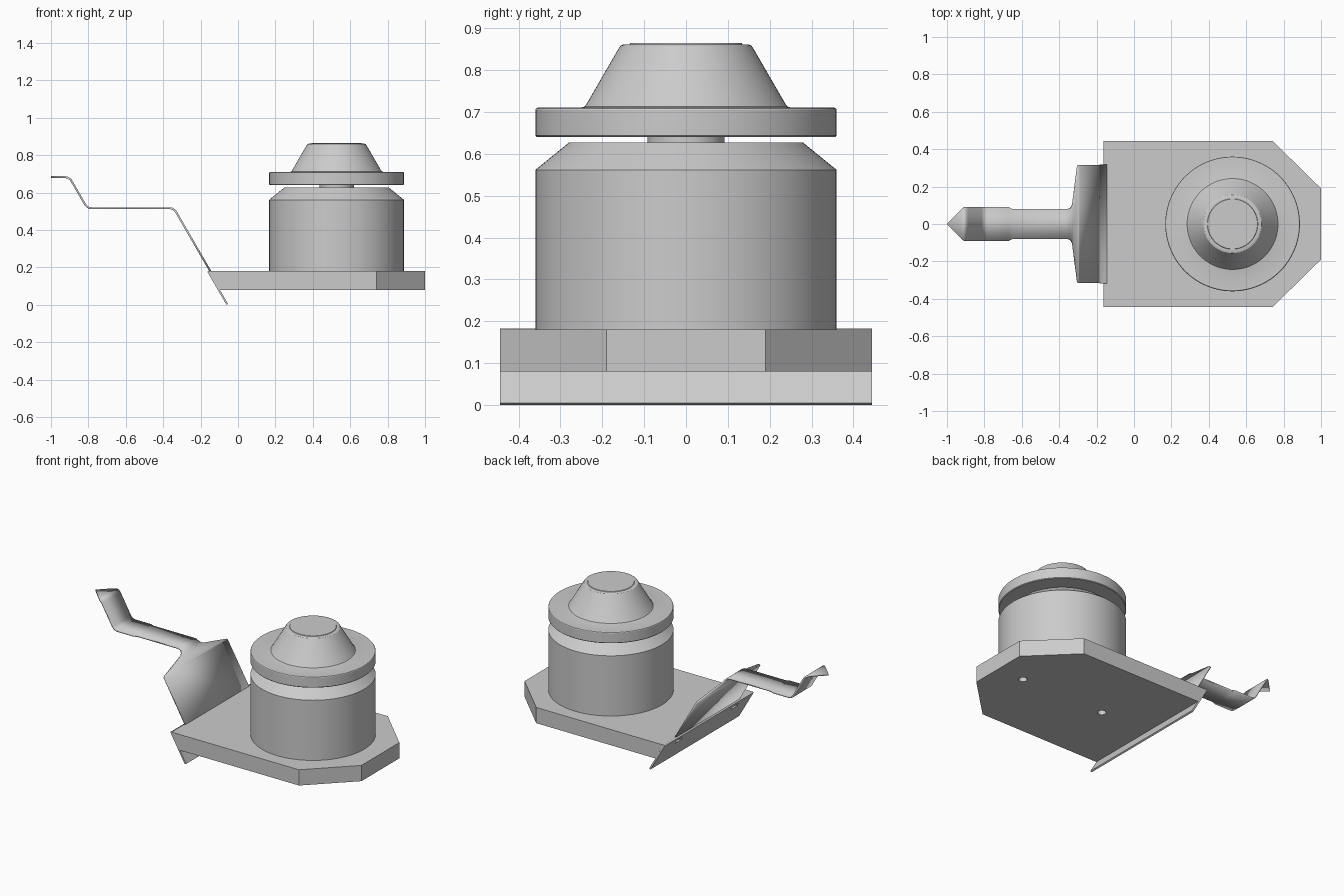
import bpy, bmesh, math
from mathutils import Vector

if "Cube" in bpy.data.objects:
    bpy.data.objects.remove(bpy.data.objects["Cube"])

CX = 0.527  # axis of the turned parts


def make(name, bm, smooth=True):
    bmesh.ops.remove_doubles(bm, verts=bm.verts, dist=1e-5)
    bmesh.ops.recalc_face_normals(bm, faces=bm.faces)
    me = bpy.data.meshes.new(name)
    bm.to_mesh(me)
    bm.free()
    ob = bpy.data.objects.new(name, me)
    bpy.context.collection.objects.link(ob)
    if smooth:
        bpy.ops.object.select_all(action='DESELECT')
        ob.select_set(True)
        bpy.context.view_layer.objects.active = ob
        bpy.ops.object.shade_smooth_by_angle(angle=math.radians(25))
    return ob


def lathe(name, profile, n=96):
    bm = bmesh.new()
    vs = [bm.verts.new((CX + r, 0, z)) for r, z in profile]
    es = [bm.edges.new(p) for p in zip(vs, vs[1:])]
    bmesh.ops.spin(bm, geom=vs + es, cent=(CX, 0, 0), axis=(0, 0, 1),
                   angle=2 * math.pi, steps=n)
    return make(name, bm)


def prism(name, pts, move):
    bm = bmesh.new()
    f = bm.faces.new([bm.verts.new(p) for p in pts])
    ext = bmesh.ops.extrude_face_region(bm, geom=[f])['geom']
    bmesh.ops.translate(bm, vec=move, verts=[v for v in ext if isinstance(v, bmesh.types.BMVert)])
    return make(name, bm, False)


def cut(ob, cutter):
    cutter.hide_render = True
    cutter.hide_viewport = True
    m = ob.modifiers.new("cut", 'BOOLEAN')
    m.operation = 'DIFFERENCE'
    m.solver = 'EXACT'
    m.object = cutter


# Base plate with chamfered far corners and slanted near edge
base = prism("base_plate", [(-0.154, -0.445, 0.18), (0.74, -0.445, 0.18), (1, -0.19, 0.18),
                            (1, 0.19, 0.18), (0.74, 0.445, 0.18), (-0.154, 0.445, 0.18)],
             (0, 0, -0.1))
for v in base.data.vertices:
    if v.co.x < 0 and v.co.z < 0.1:
        v.co.x = -0.0963

# Slanted flange along the near edge
flange = prism("slanted_flange", [(x, -0.445, z) for x, z in
                                  [(-0.053, 0.005), (-0.1555, 0.1825), (-0.1642, 0.1775), (-0.0617, 0)]],
               (0, 0.89, 0))

# Mounting holes underneath
for x in (CX - 0.29, CX + 0.29):
    bm = bmesh.new()
    bmesh.ops.create_cone(bm, cap_ends=True, segments=24, radius1=0.024, radius2=0.024, depth=0.1)
    bmesh.ops.translate(bm, vec=(x, 0, 0.08), verts=bm.verts)
    cut(base, make("hole_cutter", bm, False))

# Small slots in the flange
for y in (-0.28, 0.28):
    bm = bmesh.new()
    bmesh.ops.create_cube(bm, size=1)
    bmesh.ops.scale(bm, vec=(0.07, 0.06, 0.02), verts=bm.verts)
    bmesh.ops.translate(bm, vec=(-0.135, y, 0.145), verts=bm.verts)
    c = make("slot_cutter", bm, False)
    cut(base, c)
    cut(flange, c)

# Turned body, neck and cap
lathe("body", [(0, 0.18), (0.36, 0.18), (0.36, 0.562), (0.28, 0.627), (0, 0.627)])
lathe("neck", [(0, 0.62), (0.092, 0.62), (0.092, 0.645), (0, 0.645)], 48)
lathe("cap", [(0, 0.64), (0.356, 0.64), (0.36, 0.644), (0.36, 0.705), (0.358, 0.709), (0.354, 0.711),
              (0.25, 0.711), (0.243, 0.713), (0.238, 0.719), (0.161, 0.852), (0.156, 0.859),
              (0.149, 0.862), (0.135, 0.862), (0.133, 0.865), (0, 0.865)])

# Lever: bent path with rounded corners
corners = [Vector(p) for p in [(-1, 0.683), (-0.902, 0.683), (-0.806, 0.517), (-0.343, 0.517), (-0.148, 0.18)]]
path = [corners[0]]
for a, b, c in zip(corners, corners[1:], corners[2:]):
    p, q = b + (a - b).normalized() * 0.025, b + (c - b).normalized() * 0.025
    for i in range(7):
        t = i / 6
        path.append(p * (1 - t) ** 2 + b * 2 * t * (1 - t) + q * t * t)
path.append(corners[-1])

# Half width of the lever along x
widths = [(-1, 0), (-0.915, 0.085), (-0.905, 0.09), (-0.67, 0.09), (-0.65, 0.08), (-0.36, 0.08),
          (-0.343, 0.083), (-0.333, 0.091), (-0.327, 0.105), (-0.301, 0.308), (-0.296, 0.316), (-0.148, 0.317)]


def interp(tab, x):
    for (x0, v0), (x1, v1) in zip(tab, tab[1:]):
        if x <= x1:
            return v0 + (v1 - v0) * (x - x0) / (x1 - x0)
    return tab[-1][1]


table = [tuple(p) for p in path]
xs = sorted({round(x, 5) for x, _ in table + widths})
bm = bmesh.new()
rows = []
for x in xs:
    w, z = interp(widths, x), interp(table, x)
    if w < 1e-4:
        v = bm.verts.new((x, 0, z))
        rows.append([v, v])
    else:
        rows.append([bm.verts.new((x, -w, z)), bm.verts.new((x, w, z))])
for (a, b), (c, d) in zip(rows, rows[1:]):
    bm.faces.new([a, c, d] if a is b else [a, c, d, b])
lever = make("lever", bm)
sol = lever.modifiers.new("thickness", 'SOLIDIFY')
sol.thickness = 0.01
sol.offset = 0
